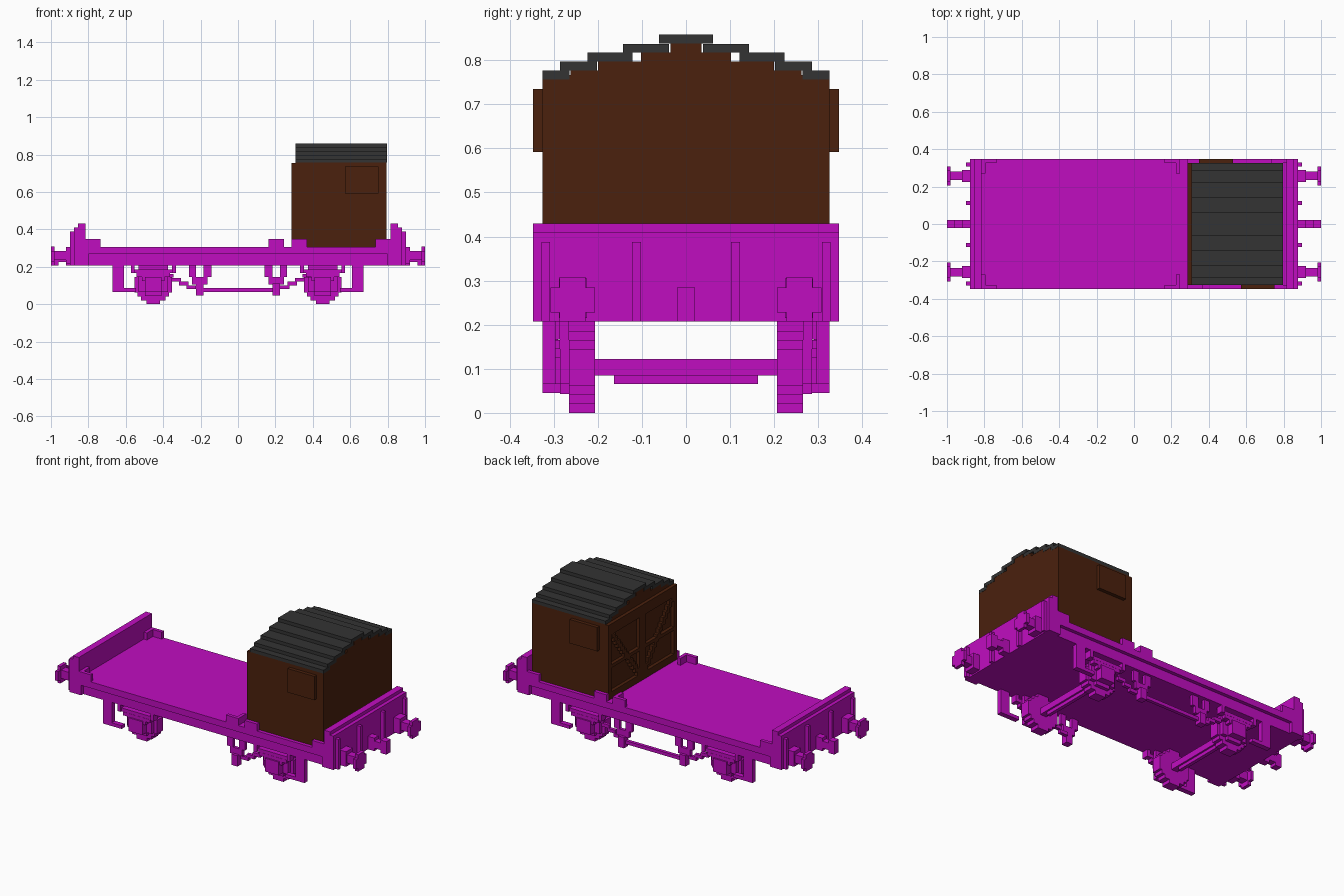
import bpy
import bmesh

old = bpy.data.objects.get("Cube")
if old:
    bpy.data.objects.remove(old, do_unlink=True)


def material(name, rgb):
    m = bpy.data.materials.new(name)
    m.use_nodes = True
    m.diffuse_color = (*rgb, 1)
    m.node_tree.nodes["Principled BSDF"].inputs["Base Color"].default_value = (*rgb, 1)
    return m


MAGENTA = material("magenta paint", (0.53, 0.004, 0.53))
BROWN = material("brown wood", (0.07, 0.015, 0.004))
GREY = material("dark grey roof", (0.033, 0.033, 0.033))
V = 0.0204  # block size


def blocks(name, mat, boxes, sx=1, sy=1):
    """One object from (x0, x1, y0, y1, z0, z1) boxes, optionally mirrored."""
    bm = bmesh.new()
    for x0, x1, y0, y1, z0, z1 in boxes:
        verts = bmesh.ops.create_cube(bm, size=1)["verts"]
        for v in verts:
            v.co.x = sx * (x1 if v.co.x > 0 else x0)
            v.co.y = sy * (y1 if v.co.y > 0 else y0)
            v.co.z = z1 if v.co.z > 0 else z0
    bmesh.ops.recalc_face_normals(bm, faces=bm.faces)
    mesh = bpy.data.meshes.new(name)
    bm.to_mesh(mesh)
    bm.free()
    mesh.materials.append(mat)
    ob = bpy.data.objects.new(name, mesh)
    bpy.context.collection.objects.link(ob)
    return ob


W = 0.347       # half width of the deck
C = 0.326       # half width of the cab
BOTTOM, DECK = 0.207, 0.305

# Deck with recessed side beams
blocks("deck", MAGENTA, [(-0.82, 0.82, -W, W, 0.267, DECK)])
blocks("side_beams", MAGENTA, [(-0.82, 0.82, -C, C, BOTTOM, 0.267)])

# Ends: wall, ribs, buffers and coupling
for sx, end in ((1, "left"), (-1, "right")):
    blocks(f"{end}_end_wall", MAGENTA, [
        (0.80, 0.855, -W, W, BOTTOM, DECK),
        (0.855, 0.877, -W, W, BOTTOM, 0.41),
        (0.815, 0.855, -W, W, DECK, 0.43)], sx)
    blocks(f"{end}_end_ribs", MAGENTA,
           [(0.877, 0.898, y - 0.01, y + 0.01, BOTTOM, 0.388)
            for y in (-0.318, -0.112, 0.112, 0.318)], sx)
    blocks(f"{end}_coupling", MAGENTA, [
        (0.877, 1.0, -V, V, 0.225, 0.267),
        (0.877, 0.92, -V, V, BOTTOM, 0.285),
        (0.96, 1.0, -V, V, BOTTOM, 0.285)], sx)
    for sy, side in ((1, "back"), (-1, "front")):
        blocks(f"{end}_{side}_buffer", MAGENTA, [
            (0.877, 0.92, 0.225, 0.288, 0.215, 0.305),
            (0.92, 0.98, 0.235, 0.28, 0.235, 0.285),
            (0.98, 1.0, 0.207, 0.307, 0.228, 0.285),
            (0.98, 1.0, 0.228, 0.287, BOTTOM, 0.308)], sx, sy)

# Brackets standing along the deck edges
for sy, side in ((1, "back"), (-1, "front")):
    spans = [(-0.815, -0.735), (0.163, 0.245), (0.287, 0.37), (0.735, 0.815)]
    boxes = [(a, b, C, W, DECK, 0.347) for a, b in spans]
    boxes += [(x, x + V, 0.27, W, DECK, 0.347) for x in (-0.815, 0.225)]
    blocks(f"{side}_deck_brackets", MAGENTA, boxes, 1, sy)

# Cab walls, stepped up to follow the roof
X0, X1 = 0.307, 0.795
blocks("cab_walls", BROWN, [(X0, X1, -C, C, DECK, 0.756)])
blocks("cab_gables", BROWN, [
    (X0, X1, -w, w, 0.756, z) for w, z in
    ((0.275, 0.766), (0.262, 0.777), (0.2, 0.797), (0.102, 0.817), (0.035, 0.838))])

# Roof steps, each a pair of strips overlapping the next
steps = [(0.326, 0.756), (0.286, 0.777), (0.224, 0.797), (0.143, 0.817), (0.061, 0.838)]
roof = []
for i, (outer, z) in enumerate(steps):
    inner = steps[i + 1][0] - 0.022 if i < 4 else 0
    for s in (1, -1):
        roof.append((X0, X1 + 0.001, min(s * outer, s * inner), max(s * outer, s * inner), z, z + V))
blocks("roof", GREY, roof)

# Window shutters on the cab sides
blocks("front_shutter", BROWN, [(0.572, 0.75, -W, -C, 0.592, 0.735)])
blocks("back_shutter", BROWN, [(0.347, 0.53, C, W, 0.592, 0.735)])

# Braced doors facing the open deck
D = X0 - V
for sy, side in ((1, "back"), (-1, "front")):
    door = [(D, X0, 0.0, C, 0.69, 0.755), (D, X0, 0.0, C, DECK, 0.347),
            (D, X0, 0.0, 0.03, DECK, 0.755), (D, X0, 0.296, C, DECK, 0.755),
            (D, X0, 0.03, 0.296, 0.49, 0.51)]
    for i in range(13):
        y = 0.03 + i * V
        z = 0.347 + i * 0.0265
        door.append((D, X0, y, y + V, z, z + 0.045))
    blocks(f"{side}_door_bracing", BROWN, door, 1, sy)


def stepped_wheel(cx):
    rows = (0.035, 0.065, 0.085, 0.1, 0.1, 0.1, 0.1, 0.085, 0.065, 0.035)
    return [(cx - h, cx + h, 0.207, 0.265, i * 0.0207, (i + 1) * 0.0207)
            for i, h in enumerate(rows)]


# Running gear under each axle
for sx, end in ((1, "left"), (-1, "right")):
    cx = 0.453
    blocks(f"{end}_axle", MAGENTA, [
        (cx - V, cx + V, -0.21, 0.21, 0.085, 0.122),
        (cx - V / 2, cx + V / 2, -0.163, 0.163, 0.065, 0.085)], sx)
    for sy, side in ((1, "back"), (-1, "front")):
        blocks(f"{end}_{side}_wheel", MAGENTA, stepped_wheel(cx), sx, sy)
        blocks(f"{end}_{side}_axle_box", MAGENTA, [
            (cx - 0.045, cx + 0.045, 0.265, 0.286, 0.043, 0.15),
            (cx - 0.045, cx + 0.045, 0.286, C, 0.065, 0.145),
            (cx - 0.08, cx + 0.08, 0.265, 0.286, 0.065, BOTTOM)], sx, sy)
        blocks(f"{end}_{side}_spring", MAGENTA, [
            (cx - h, cx + h, 0.286, 0.317, z, z + V)
            for h, z in ((0.06, 0.125), (0.09, 0.145), (0.11, 0.166))] + [
            (cx + s * 0.11 - V / 2, cx + s * 0.11 + V / 2, 0.286, C, 0.166, 0.24)
            for s in (1, -1)], sx, sy)
        # Step hanger beside the wheel
        blocks(f"{end}_{side}_step", MAGENTA, [
            (0.61, 0.67, 0.296, C, 0.065, BOTTOM),
            (0.545, 0.61, 0.296, C, 0.065, 0.085)], sx, sy)


# Tapered brake hangers and stepped links to the wheels
def hanger(name, sx, sy):
    boxes = [(0.143, 0.184, 0.29, 0.31, 0.145, BOTTOM),
             (0.225, 0.262, 0.29, 0.31, 0.145, BOTTOM),
             (0.163, 0.245, 0.29, 0.31, 0.105, 0.145),
             (0.184, 0.225, 0.286, C, 0.045, 0.11)]
    boxes += [(0.225 + i * 0.04, 0.275 + i * 0.04, 0.276, 0.296,
               0.08 + i * V, 0.10 + i * V) for i in range(4)]
    blocks(name, MAGENTA, boxes, sx, sy)


hanger("left_back_brake_hanger", 1, 1)
hanger("right_back_brake_hanger", -1, 1)
hanger("left_front_brake_hanger", 1, -1)
blocks("brake_rod", MAGENTA, [(-0.22, 0.22, 0.29, 0.31, 0.065, 0.085)])
